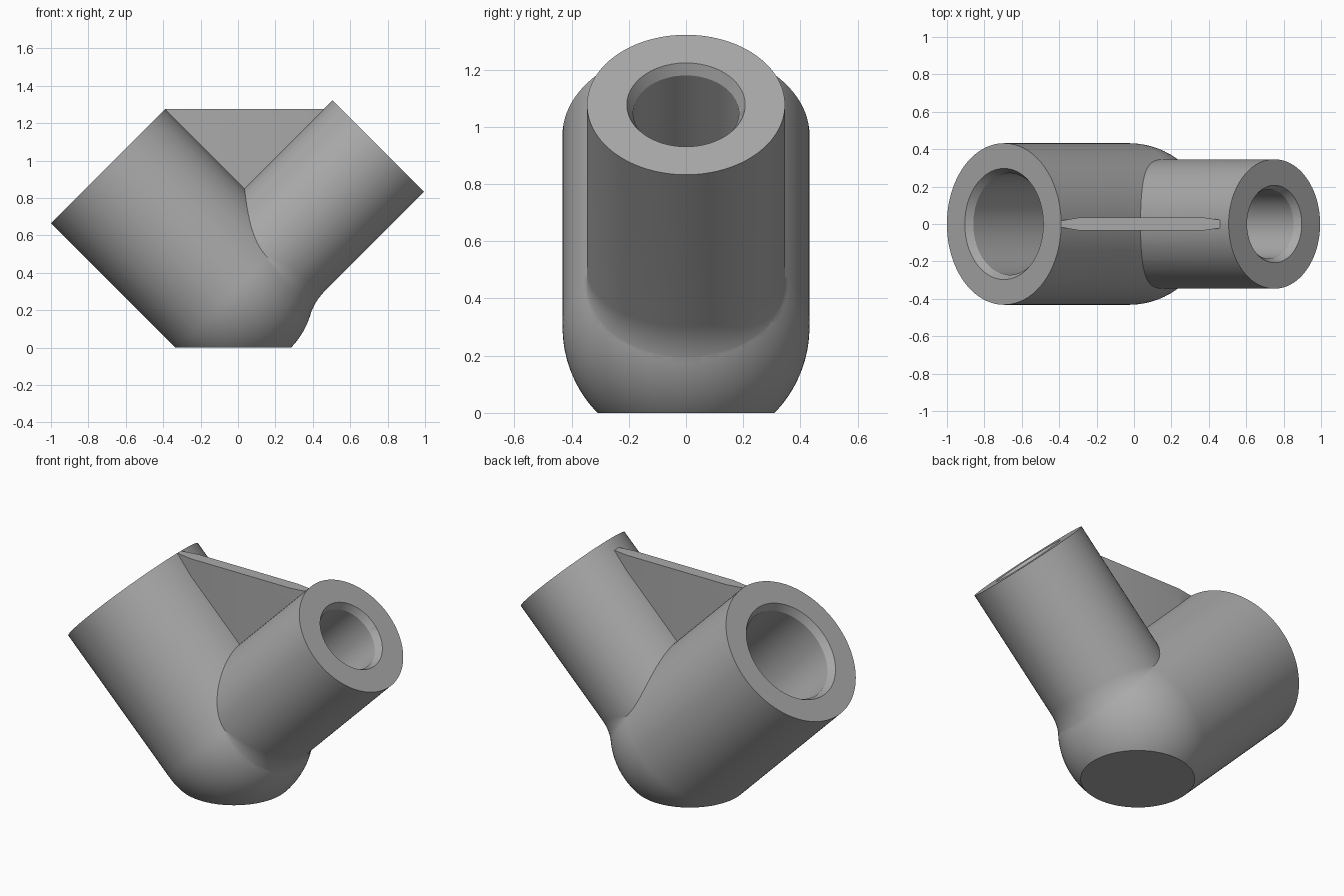
import bpy, bmesh, math
from mathutils import Vector

if "Cube" in bpy.data.objects:
    bpy.data.objects.remove(bpy.data.objects["Cube"])

SEG = 96
R, r = 0.432, 0.346                      # radii of the two arms
C = Vector((-0.026, 0, 0.301))           # point where the axes meet
K = math.sqrt(0.5)
LEFT, RIGHT, Y = Vector((-K, 0, K)), Vector((K, 0, K)), Vector((0, 1, 0))
LEN_L, LEN_R = 0.946, 1.098

grey = bpy.data.materials.new("plain grey")
grey.diffuse_color = (0.40, 0.40, 0.40, 1)
grey.use_nodes = True
grey.node_tree.nodes["Principled BSDF"].inputs["Base Color"].default_value = grey.diffuse_color


def make_object(name, rings):
    """Skin a list of equal closed rings and cap both ends."""
    bm = bmesh.new()
    rows = [[bm.verts.new(p) for p in ring] for ring in rings]
    n = len(rows[0])
    for a, b in zip(rows, rows[1:]):
        for i in range(n):
            j = (i + 1) % n
            bm.faces.new((a[i], a[j], b[j], b[i]))
    bm.faces.new(rows[0])
    bm.faces.new(rows[-1])
    bmesh.ops.recalc_face_normals(bm, faces=bm.faces)
    mesh = bpy.data.meshes.new(name)
    bm.to_mesh(mesh)
    bm.free()
    mesh.materials.append(grey)
    ob = bpy.data.objects.new(name, mesh)
    bpy.context.collection.objects.link(ob)
    return ob


def revolve(name, axis, profile):
    """Turn profile(angle) -> [(distance, radius)] about an arm axis."""
    w = axis.cross(Y)
    if w.z > 0:
        w = -w                           # angle 0 is the underside
    cols = []
    for i in range(SEG):
        t = 2 * math.pi * i / SEG
        d = w * math.cos(t) + Y * math.sin(t)
        cols.append([C + axis * s + d * q for s, q in profile(t)])
    return make_object(name, list(zip(*cols)))


def combine(target, tool, operation):
    m = target.modifiers.new(operation.lower(), 'BOOLEAN')
    m.operation, m.object, m.solver = operation, tool, 'EXACT'
    bpy.context.view_layer.objects.active = target
    bpy.ops.object.modifier_apply(modifier=m.name)
    bpy.data.objects.remove(tool)


# wide arm with a ball-shaped lower end
def wide_profile(t):
    ball = [(-R * math.cos(a), R * math.sin(a))
            for a in (0.04 + (math.pi / 2 - 0.04) * k / 24 for k in range(25))]
    return ball + [(LEN_L, R)]


# narrow arm, blended into the ball with a fillet that fades out at the sides
def narrow_profile(t):
    f = max(0.004, 0.34 * max(math.cos(t), 0) ** 0.7)
    Rb = R - 0.002
    a = math.sqrt((Rb + f) ** 2 - (r + f) ** 2)
    phi = math.asin(a / (Rb + f))
    arc = [(a - f * math.sin(p), r + f - f * math.cos(p))
           for p in (phi * (1 - k / 10) for k in range(11))]
    return [(0, 0.2)] + arc + [(LEN_R, r)]


# chamfered bore cutter
def bore(length, mouth, inner, depth=0.62):
    return lambda t: [(length - depth, inner), (length - 0.04, inner),
                      (length, mouth), (length + 0.05, mouth)]


# thin web between the arms, narrowing toward its ends
def web_ring(x, half):
    low = max(0.885 - x, 0.815 + x) - 0.07
    return [(x, -half, low), (x, half, low), (x, half, 1.275), (x, -half, 1.275)]


body = revolve("angled_connector", LEFT, wide_profile)
combine(body, revolve("narrow_arm", RIGHT, narrow_profile), 'UNION')
web = make_object("web", [web_ring(x, h) for x, h in (
    (-0.389, 0.018), (-0.29, 0.035), (0.035, 0.035), (0.37, 0.035), (0.459, 0.022))])
combine(body, web, 'UNION')
combine(body, revolve("wide_bore", LEFT, bore(LEN_L, 0.297, 0.272)), 'DIFFERENCE')
combine(body, revolve("narrow_bore", RIGHT, bore(LEN_R, 0.207, 0.185)), 'DIFFERENCE')

# flat foot
foot = make_object("foot_cutter", [[(x, y, z) for x, y in ((-2, -2), (2, -2), (2, 2), (-2, 2))]
                                   for z in (-1, 0)])
combine(body, foot, 'DIFFERENCE')

bpy.ops.object.select_all(action='DESELECT')
body.select_set(True)
bpy.context.view_layer.objects.active = body
bpy.ops.object.shade_smooth_by_angle(angle=math.radians(25))
